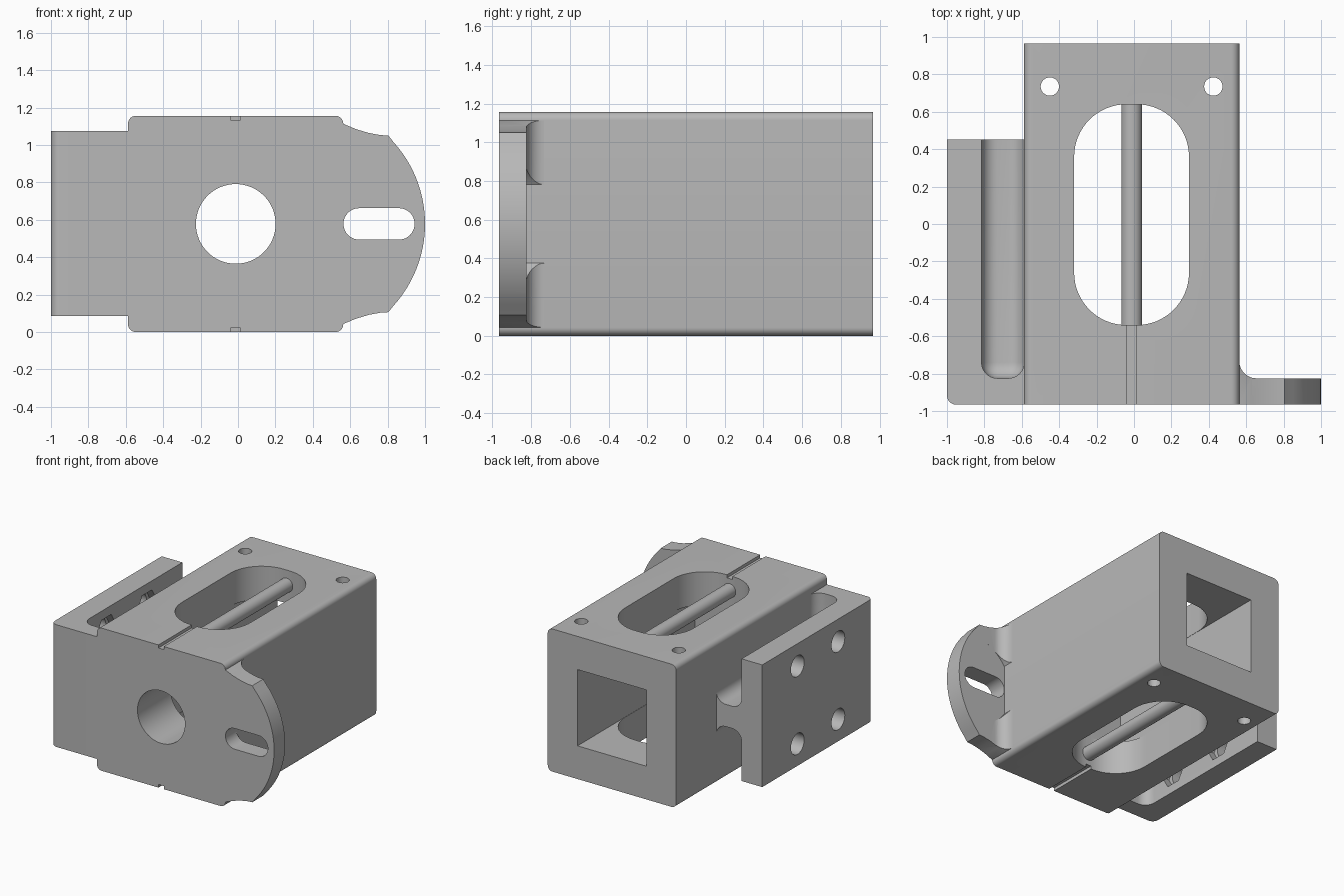
import bpy, bmesh
from math import pi, sin, cos, radians

if "Cube" in bpy.data.objects:
    bpy.data.objects.remove(bpy.data.objects["Cube"])

grey = bpy.data.materials.new("plain grey")
grey.use_nodes = True
grey.diffuse_color = (0.48, 0.48, 0.48, 1)
grey.node_tree.nodes["Principled BSDF"].inputs["Base Color"].default_value = grey.diffuse_color

MID = 0.578           # height of the horizontal symmetry plane
FRONT, BACK = -0.966, 0.966


def arc(cx, cy, r, a0, a1, n=12):
    """Points on an arc, angles in degrees."""
    return [(cx + r * cos(radians(a0 + (a1 - a0) * i / n)),
             cy + r * sin(radians(a0 + (a1 - a0) * i / n))) for i in range(n + 1)]


def round_rect(x0, x1, y0, y1, r, n=12):
    return (arc(x1 - r, y1 - r, r, 0, 90, n) + arc(x0 + r, y1 - r, r, 90, 180, n)
            + arc(x0 + r, y0 + r, r, 180, 270, n) + arc(x1 - r, y0 + r, r, 270, 360, n))


def circle(cx, cy, r, n=48):
    return arc(cx, cy, r, 0, 360 - 360 / n, n - 1)


def rect(x0, x1, y0, y1):
    return [(x0, y0), (x1, y0), (x1, y1), (x0, y1)]


def prism(name, outline, axis, a, b):
    """Extrude a 2D outline along an axis from a to b."""
    place = {"x": lambda u, v, w: (w, u, v), "y": lambda u, v, w: (u, w, v),
             "z": lambda u, v, w: (u, v, w)}[axis]
    bm = bmesh.new()
    ends = [[bm.verts.new(place(u, v, w)) for u, v in outline] for w in (a, b)]
    for ring in ends:
        bm.faces.new(ring)
    n = len(outline)
    for i in range(n):
        j = (i + 1) % n
        bm.faces.new((ends[0][i], ends[0][j], ends[1][j], ends[1][i]))
    bmesh.ops.remove_doubles(bm, verts=bm.verts, dist=1e-5)
    bmesh.ops.recalc_face_normals(bm, faces=bm.faces)
    mesh = bpy.data.meshes.new(name)
    bm.to_mesh(mesh)
    bm.free()
    mesh.materials.append(grey)
    obj = bpy.data.objects.new(name, mesh)
    bpy.context.collection.objects.link(obj)
    return obj


def apply_all(obj):
    bpy.ops.object.select_all(action="DESELECT")
    bpy.context.view_layer.objects.active = obj
    obj.select_set(True)
    for m in list(obj.modifiers):
        bpy.ops.object.modifier_apply(modifier=m.name)


def boolean(obj, tool, operation="DIFFERENCE"):
    m = obj.modifiers.new("boolean", "BOOLEAN")
    m.operation, m.solver, m.object = operation, "EXACT", tool
    apply_all(obj)
    bpy.data.objects.remove(tool)


def finish(obj):
    apply_all(obj)
    bpy.ops.object.shade_smooth_by_angle(angle=radians(30))


# Main housing with rounded long edges
body = prism("housing", round_rect(-0.588, 0.563, 0, 1.156, 0.042, 8), "y", FRONT, BACK)
# Square cavity from the back, round bore from the front
boolean(body, prism("cavity_cutter", rect(-0.322, 0.296, MID - 0.309, MID + 0.309), "y", -0.54, 1.2))
boolean(body, prism("bore_cutter", circle(-0.012, MID, 0.213, 64), "y", -1.2, -0.4))
# Long window and screw holes through top and bottom
boolean(body, prism("window_cutter", round_rect(-0.32, 0.294, -0.5405, 0.64, 0.28, 16), "z", -0.2, 1.4))
for x in (-0.45, 0.424):
    boolean(body, prism("screw_cutter", circle(x, 0.735, 0.049, 32), "z", -0.2, 1.4))
# Sight grooves at the front of top and bottom
for z in (0, 1.156):
    boolean(body, prism("groove_cutter", rect(-0.037, 0.011, z - 0.025, z + 0.025), "y", -1.2, -0.5))
finish(body)

# Rods across the windows
for name, z in (("upper_rod", 1.035), ("lower_rod", 0.121)):
    finish(prism(name, circle(-0.012, z, 0.056, 32), "y", -0.56, 0.66))

# Side mounting flange, with pockets above and below its web
outline = [(-0.58, FRONT), (-0.58, 0.452), (-1, 0.452)] + arc(-0.95, FRONT + 0.05, 0.05, 180, 270, 8)
flange = prism("mounting_flange", outline, "z", 0.085, 1.075)
for side in (1, -1):
    near, far = MID + side * 0.09, MID + side * 0.9
    pocket = prism("pocket_cutter", rect(-0.815, -0.587, -0.825, 1.0), "z", min(near, far), max(near, far))
    bevel = pocket.modifiers.new("bevel", "BEVEL")
    bevel.width, bevel.segments = 0.085, 8
    apply_all(pocket)
    boolean(flange, pocket)
# Four bolt holes with hexagonal nut recesses on the inner face
for y in (0.0, -0.52):
    for z in (MID - 0.315, MID + 0.315):
        boolean(flange, prism("bolt_cutter", circle(y, z, 0.085, 32), "x", -1.2, -0.75))
        boolean(flange, prism("nut_cutter", circle(y, z, 0.125, 6), "x", -0.88, -0.78))
finish(flange)

# Front ear: curved outline, thin plate blended into the housing
upper = [(0.804, 1.05), (0.76, 1.053), (0.70, 1.064), (0.63, 1.085), (0.563, 1.113), (0.55, 1.113)]
lower = [(x, 2 * MID - z) for x, z in reversed(upper)]
ear = prism("front_ear", upper + lower + arc(0.348, MID, 0.652, -45, 45, 32)[1:-1], "y", FRONT, -0.7)
blend = [(0.54, -1.1), (1.1, -1.1), (1.1, -0.825)] + arc(0.655, -0.733, 0.092, 270, 180) + [(0.54, -0.733)]
boolean(ear, prism("blend_tool", blend, "z", -0.2, 1.4), "INTERSECT")
boolean(ear, prism("clearance_cutter", circle(0.86, MID, 0.36, 64), "y", -0.8252, -0.6))
boolean(ear, prism("slot_cutter", round_rect(0.564, 0.944, MID - 0.084, MID + 0.084, 0.0835), "y", -1.2, -0.5))
finish(ear)
